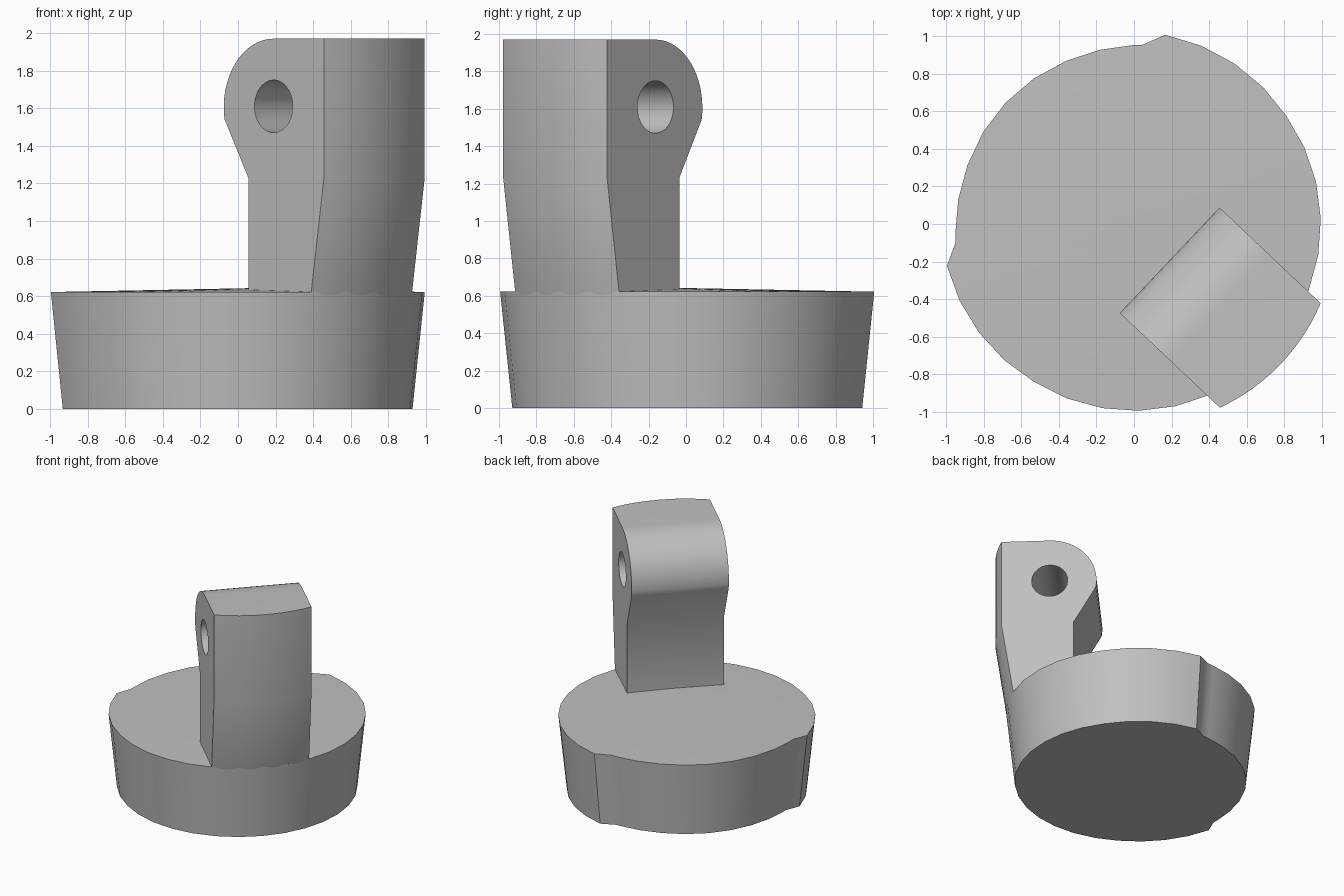
import bpy
import bmesh
from math import radians, sin, cos, sqrt, pi
from mathutils import Matrix

if "Cube" in bpy.data.objects:
    bpy.data.objects.remove(bpy.data.objects["Cube"], do_unlink=True)

grey = bpy.data.materials.new("plain grey")
grey.use_nodes = True
colour = (0.53, 0.53, 0.53, 1)
grey.diffuse_color = colour
grey.node_tree.nodes["Principled BSDF"].inputs["Base Color"].default_value = colour

TURN = Matrix.Rotation(radians(-43.4), 4, "Z")  # local +x points out through the lug


def make_object(name, bm):
    bmesh.ops.recalc_face_normals(bm, faces=bm.faces)
    mesh = bpy.data.meshes.new(name)
    bm.to_mesh(mesh)
    bm.free()
    mesh.materials.append(grey)
    obj = bpy.data.objects.new(name, mesh)
    obj.matrix_world = TURN
    bpy.context.collection.objects.link(obj)
    return obj


def smooth(obj):
    bpy.ops.object.select_all(action="DESELECT")
    obj.select_set(True)
    bpy.context.view_layer.objects.active = obj
    bpy.ops.object.shade_smooth_by_angle(angle=radians(30))


# Base: tapered disc with a recessed rear sector
half = [(0, 0.94), (12, 0.94), (24, 0.94), (35.5, 0.944), (46, 0.951), (49.3, 0.954), (53, 0.988)]
for k in range(12):
    swell = max(0, 1 - k / 4)
    half.append((56 + 124 * k / 11, 0.994 + 0.026 * swell))
outline = half + [(-a, r) for a, r in half[-2:0:-1]]

bm = bmesh.new()


def ring(z, inset):
    return [bm.verts.new(((r - inset) * cos(pi + radians(a)), (r - inset) * sin(pi + radians(a)), z))
            for a, r in outline]


low, high = ring(0, 0.065), ring(0.622, 0)
apex = bm.verts.new((0.25, 0, 0.645))
bm.faces.new(low)
for i in range(len(outline)):
    j = (i + 1) % len(outline)
    bm.faces.new((low[i], low[j], high[j], high[i]))
    bm.faces.new((high[i], high[j], apex))
smooth(make_object("base", bm))

# Lug: side profile swept across its width, outer face following a round plan
HOLE_X, HOLE_Z, ROUND = 0.635, 1.605, 0.365
Y_MIN, Y_MAX, SLICES = -0.396, 0.376, 12
inner = [(0.45, 0.55), (0.45, 1.23)]
for k in range(17):
    a = radians(190 - 100 * k / 16)
    inner.append((HOLE_X + ROUND * cos(a), HOLE_Z + ROUND * sin(a)))
outer = [(1.079, HOLE_Z + ROUND), (1.079, 1.23), (0.993, 0.622), (0.97, 0.55)]

bm = bmesh.new()
slices = []
for s in range(SLICES + 1):
    y = Y_MIN + (Y_MAX - Y_MIN) * s / SLICES
    points = inner + [(sqrt(r * r - y * y), z) for r, z in outer]
    slices.append([bm.verts.new((x, y, z)) for x, z in points])
for a, b in zip(slices, slices[1:]):
    for i in range(len(a)):
        j = (i + 1) % len(a)
        bm.faces.new((a[i], a[j], b[j], b[i]))
bm.faces.new(slices[0])
bm.faces.new(slices[-1])
lug = make_object("lug", bm)

# Pin hole through the lug
bm = bmesh.new()
place = Matrix.Translation((HOLE_X, 0, HOLE_Z + 0.005)) @ Matrix.Rotation(pi / 2, 4, "X")
bmesh.ops.create_cone(bm, cap_ends=True, segments=40, radius1=0.14, radius2=0.14, depth=2, matrix=place)
cutter = make_object("pin_hole_cutter", bm)
cutter.hide_render = True

cut = lug.modifiers.new("pin_hole", "BOOLEAN")
cut.operation = "DIFFERENCE"
cut.solver = "EXACT"
cut.object = cutter
bpy.context.view_layer.objects.active = lug
bpy.ops.object.modifier_apply(modifier=cut.name)
bpy.data.objects.remove(cutter, do_unlink=True)
smooth(lug)
